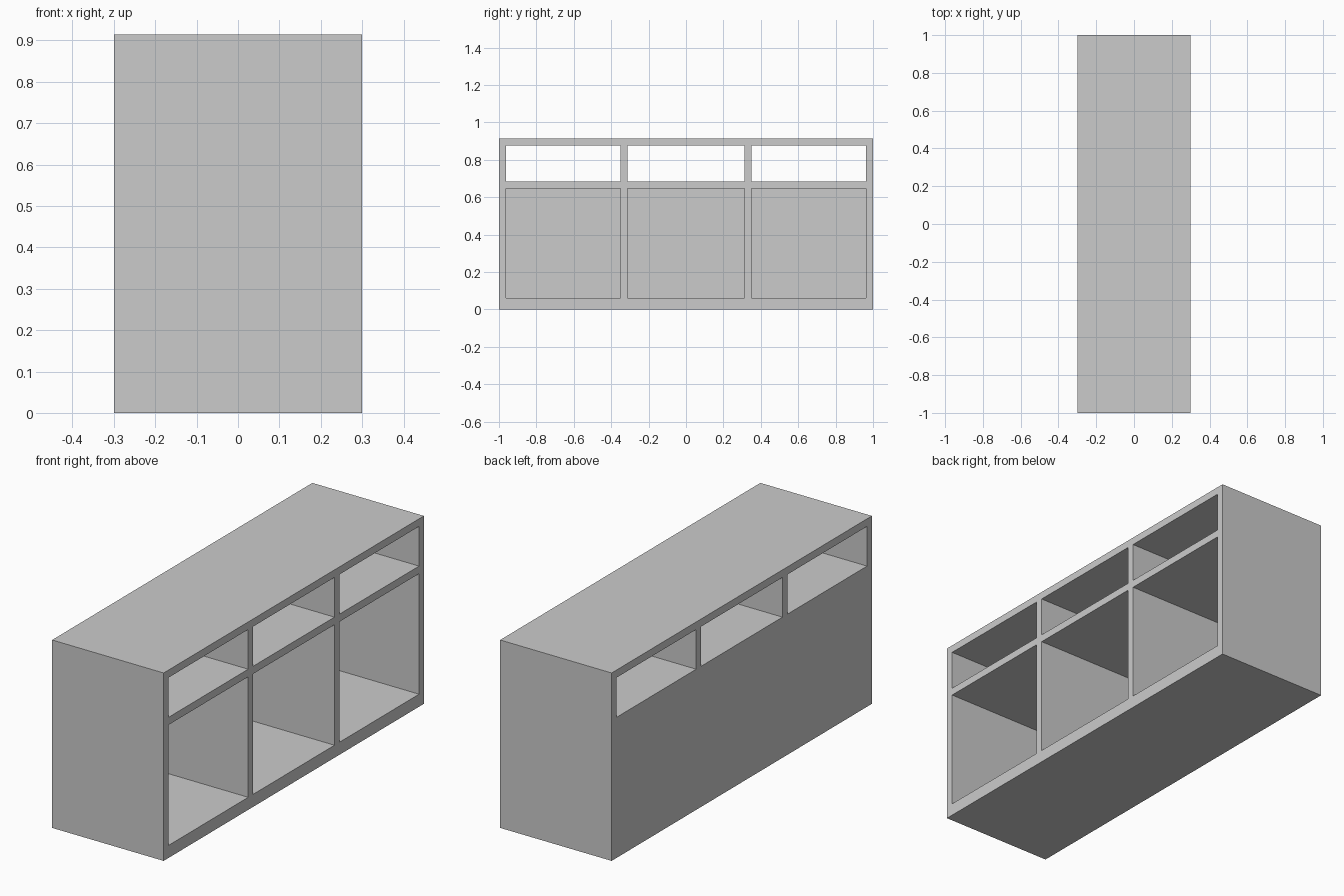
import bpy

cube = bpy.data.objects.get("Cube")
if cube:
    bpy.data.objects.remove(cube)

grey = bpy.data.materials.new("plain grey")
grey.use_nodes = True
colour = (0.6, 0.6, 0.6, 1)
grey.diffuse_color = colour
grey.node_tree.nodes["Principled BSDF"].inputs["Base Color"].default_value = colour

DEPTH, HEIGHT, BOARD = 0.6, 0.914, 0.037
BACK = -DEPTH / 2 + BOARD                    # inner face of the back panel
BAYS = [(-0.963, -0.35), (-0.313, 0.313), (0.35, 0.963)]
LOWER, UPPER = (0.061, 0.647), (0.684, 0.877)


def box(name, xs, ys, zs):
    """Box between the given limits on each axis."""
    limits = (xs, ys, zs)
    bpy.ops.mesh.primitive_cube_add(size=1, location=[sum(v) / 2 for v in limits])
    obj = bpy.context.object
    obj.name = name
    obj.scale = [v[1] - v[0] for v in limits]
    bpy.ops.object.transform_apply(location=False, rotation=False, scale=True)
    obj.data.materials.append(grey)
    return obj


def cut(target, cutter):
    """Subtract the cutter and discard it."""
    mod = target.modifiers.new("opening", "BOOLEAN")
    mod.operation = "DIFFERENCE"
    mod.solver = "EXACT"
    mod.object = cutter
    cutter.hide_render = True
    bpy.context.view_layer.objects.active = target
    bpy.ops.object.modifier_apply(modifier=mod.name)
    bpy.data.objects.remove(cutter)


# Carcass: lower bays are closed at the back, upper bays run right through
carcass = box("cabinet_carcass", (-DEPTH / 2, DEPTH / 2), (-1, 1), (0, HEIGHT))
for ys in BAYS:
    cut(carcass, box("lower_cutter", (BACK, DEPTH), ys, LOWER))
    cut(carcass, box("upper_cutter", (-DEPTH, DEPTH), ys, UPPER))

# Thin back plates with fine seams in the last lower bay
SEAM, MIDDLE = 0.001, 0.355
y0, y1 = BAYS[2]
for row, zs, split in (("lower", (LOWER[0], MIDDLE - SEAM), 0.652),
                       ("upper", (MIDDLE + SEAM, LOWER[1]), 0.657)):
    for side, ys in (("front", (y0, split - SEAM)), ("rear", (split + SEAM, y1))):
        box(f"{row}_{side}_back_plate", (BACK, BACK + 0.004), ys, zs)
